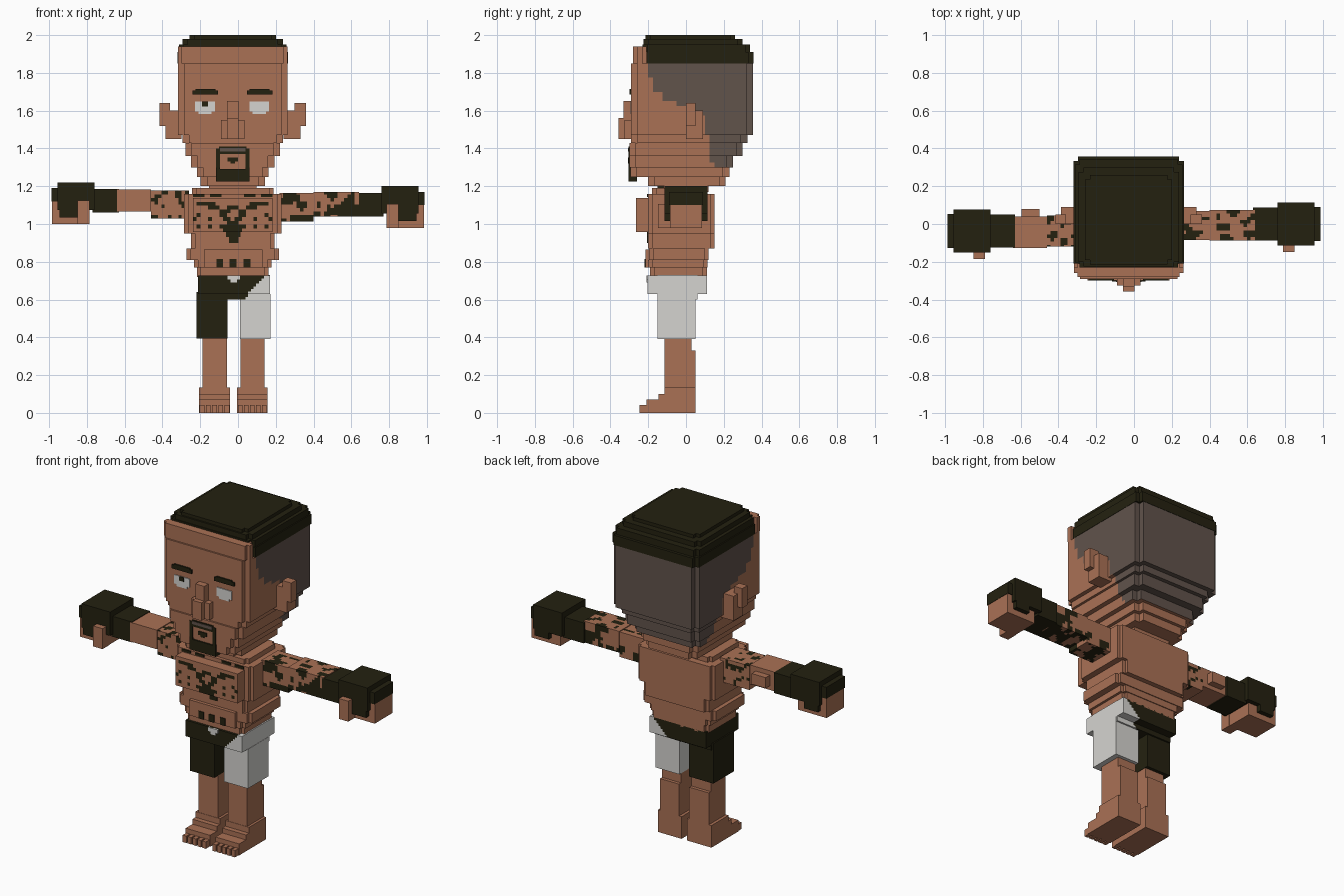
import bpy, bmesh
from mathutils import Vector, noise


def material(name, rgb):
    m = bpy.data.materials.new(name)
    lin = [(c / 255 / 12.92 if c < 11 else ((c / 255 + 0.055) / 1.055) ** 2.4) for c in rgb]
    m.diffuse_color = (*lin, 1)
    return m


SKIN, DARK, FADE, WHITE = range(4)
MATS = [material("skin", (170, 113, 85)), material("black_brown", (36, 33, 16)),
        material("shaved_hair", (97, 83, 75)), material("white", (213, 212, 208))]
CX = -0.028  # centre line of the figure


def part(name, boxes, colour, step=None, axes=(), rule=None):
    """Boxes (x0, x1, y0, y1, z0, z1) as one object; cells are cut and painted by a rule."""
    bm = bmesh.new()
    for x0, x1, y0, y1, z0, z1 in boxes:
        for v in bmesh.ops.create_cube(bm, size=1)["verts"]:
            v.co = Vector((x1 if v.co.x > 0 else x0, y1 if v.co.y > 0 else y0, z1 if v.co.z > 0 else z0))
    for a in axes:
        lo = min(v.co[a] for v in bm.verts)
        hi = max(v.co[a] for v in bm.verts)
        n = Vector([float(i == a) for i in range(3)])
        for k in range(1, int((hi - lo) / step + 0.99)):
            bmesh.ops.bisect_plane(bm, geom=bm.verts[:] + bm.edges[:] + bm.faces[:],
                                   plane_co=n * (lo + k * step), plane_no=n)
    bm.normal_update()
    for f in bm.faces:
        f.material_index = rule(f.calc_center_median(), f.normal) if rule else colour
    me = bpy.data.meshes.new(name)
    bm.to_mesh(me)
    bm.free()
    for m in MATS:
        me.materials.append(m)
    ob = bpy.data.objects.new(name, me)
    bpy.context.collection.objects.link(ob)
    return ob


def layers(rows, inset=0.0):
    """Stack of slabs (z0, z1, half width, y0, y1), with notched upright corners if inset."""
    out = []
    for z0, z1, h, y0, y1 in rows:
        if inset:
            out.append((CX - h, CX + h, y0 + inset, y1 - inset, z0, z1))
            h -= inset
        out.append((CX - h, CX + h, y0, y1, z0, z1))
    return out


# Head with the shaved area behind a ragged hairline
HAIRLINE = [(1.32, 0.15), (1.48, 0.13), (1.58, 0.11), (1.62, 0.02), (1.66, -0.05),
            (1.71, -0.13), (1.78, -0.165), (1.86, -0.2)]


def head_rule(c, n):
    if c.z < 1.31 or c.z > 1.86:
        return SKIN
    limit = next((y for z, y in HAIRLINE if c.z <= z), -0.2)
    return FADE if c.y > limit else SKIN


part("head", layers([(1.20, 1.25, 0.17, -0.20, 0.21), (1.25, 1.30, 0.19, -0.295, 0.23),
                     (1.30, 1.36, 0.22, -0.30, 0.25), (1.36, 1.43, 0.25, -0.30, 0.30),
                     (1.43, 1.47, 0.265, -0.29, 0.325), (1.47, 1.85, 0.29, -0.29, 0.355)], 0.033),
     SKIN, 0.025, (1, 2), head_rule)
part("forehead", layers([(1.85, 1.94, 0.29, -0.28, -0.21)], 0.02), SKIN)
part("hair", layers([(1.85, 1.91, 0.292, -0.235, 0.357), (1.91, 1.95, 0.285, -0.23, 0.34),
                     (1.95, 1.98, 0.265, -0.225, 0.30), (1.98, 2.0, 0.23, -0.215, 0.26)], 0.025), DARK)
part("ears", [(-0.415, -0.36, 0.0, 0.05, 1.52, 1.64), (-0.385, -0.30, 0.0, 0.09, 1.45, 1.60),
              (0.30, 0.36, 0.0, 0.05, 1.52, 1.64), (0.24, 0.33, 0.0, 0.09, 1.45, 1.60)], SKIN)
part("nose", [(-0.058, 0.002, -0.33, -0.28, 1.54, 1.65), (-0.09, 0.034, -0.325, -0.28, 1.45, 1.55),
              (-0.058, 0.002, -0.358, -0.28, 1.45, 1.56)], SKIN)
# Face details
FY = -0.29
for side, x in (("left", -0.175), ("right", 0.112)):
    part(side + "_brow", [(x - 0.065, x + 0.07, FY - 0.009, FY, 1.685, 1.708),
                          (x - 0.05, x + 0.055, FY - 0.009, FY, 1.70, 1.715)], DARK)
    part(side + "_eye", [(x - 0.052, x + 0.052, FY - 0.005, FY, 1.595, 1.648),
                         (x - 0.035, x + 0.035, FY - 0.005, FY, 1.582, 1.60)], WHITE)
part("pupil", [(-0.19, -0.16, FY - 0.008, FY, 1.622, 1.648)], DARK)
part("goatee", [(-0.117, 0.062, -0.304, -0.26, 1.225, 1.29), (-0.117, -0.095, -0.304, -0.26, 1.29, 1.40),
                (0.04, 0.062, -0.304, -0.26, 1.29, 1.40), (-0.10, 0.045, -0.304, -0.26, 1.37, 1.41)], DARK)
part("moustache_shade", [(-0.095, 0.04, -0.307, -0.30, 1.385, 1.403)], FADE)
part("mouth", [(-0.055, 0.0, -0.306, -0.30, 1.33, 1.352), (-0.04, -0.015, -0.306, -0.30, 1.32, 1.335)], DARK)
part("neck", [(CX - 0.125, CX + 0.125, -0.12, 0.12, 1.17, 1.22)], SKIN)

# Torso in stepped slabs
part("torso", layers([(0.72, 0.77, 0.19, -0.19, 0.11), (0.77, 0.81, 0.205, -0.20, 0.115),
                      (0.81, 0.87, 0.245, -0.195, 0.12), (0.87, 0.95, 0.22, -0.20, 0.15),
                      (0.95, 1.16, 0.258, -0.20, 0.15), (1.16, 1.19, 0.215, -0.18, 0.11)], 0.02), SKIN)
part("belly", [(-0.18, 0.13, -0.215, -0.15, 0.77, 0.865)], SKIN)
part("belly_marks", [(x, x + 0.036, -0.219, -0.214, 0.77, 0.815) for x in (-0.115, -0.045, 0.03)], DARK)

# Chest with a mirrored tattoo, each row running outward from the centre line
TATTOO = ["...........", ".....#####.", "##..###....", ".###.......", "..##.....#.",
          ".##...#...#", "##.........", "####..#..#.", "###........"]


def chest_rule(c, n):
    if n.y > -0.5:
        return SKIN
    col = min(10, int(abs(c.x - CX) / 0.0195))
    row = max(0, min(8, int((1.135 - c.z) / 0.02)))
    return DARK if TATTOO[row][col] == "#" else SKIN


part("chest", [(CX - 0.2105, CX + 0.2105, -0.264, -0.18, 0.957, 1.137)], SKIN, 0.02, (0, 2), chest_rule)
part("chest_stem", [(CX - 0.035, CX + 0.04, -0.206, -0.20, 0.93, 0.957),
                    (CX - 0.02, CX + 0.03, -0.206, -0.20, 0.90, 0.93)], DARK)
part("collar_marks", [(CX + s - 0.03, CX + s + 0.03, -0.206, -0.20, 1.143, 1.158)
                      for s in (-0.18, -0.09, 0.09, 0.18)], DARK)


# Arms, tattooed in ragged patches
def left_rule(c, n):
    spots = noise.noise(Vector((c.x, c.y, c.z)) * 24) > 0.2
    return DARK if c.x > -0.46 and spots else SKIN


def right_rule(c, n):
    limit = 0.12 if c.x < 0.48 else (0.02 if c.z > 1.1 else -0.25)
    return DARK if noise.noise(Vector((c.x, c.y, c.z)) * 21) > limit else SKIN


part("left_arm", [(-0.46, -0.26, -0.12, 0.045, 1.03, 1.177), (-0.64, -0.46, -0.128, 0.04, 1.065, 1.182)],
     SKIN, 0.018, (0, 1, 2), left_rule)
part("left_elbow", [(-0.595, -0.50, 0.03, 0.08, 1.09, 1.155)], SKIN)
part("right_arm", [(0.22, 0.40, -0.085, 0.07, 1.012, 1.165), (0.40, 0.64, -0.088, 0.075, 1.04, 1.17)],
     SKIN, 0.018, (0, 1, 2), right_rule)

# Gloved hands with bare fingertips and thumbs
for side, s, yc, dz in (("left", -1, -0.037, 0.0), ("right", 1, 0.0, -0.02)):
    def hand(x0, x1, y0, y1, z0, z1):
        a, b = sorted((s * x0, s * x1))
        return (a, b, yc + y0, yc + y1, z0 + dz, z1 + dz)
    part(side + "_cuff", [hand(0.63, 0.77, -0.088, 0.088, 1.06, 1.185)], DARK)
    part(side + "_glove", [hand(0.76, 0.955, -0.113, 0.113, 1.075, 1.22),
                           hand(0.95, 0.987, -0.09, 0.09, 1.12, 1.19),
                           hand(0.85, 0.945, -0.113, 0.113, 1.035, 1.08)], DARK)
    part(side + "_fingers", [hand(0.79, 0.985, -0.085, 0.085, 1.0, 1.125)], SKIN)
    part(side + "_thumb", [hand(0.787, 0.85, -0.148, -0.08, 1.0, 1.125)], SKIN)

# Two-tone shorts split by a diagonal
part("shorts_hip", [(-0.212, 0.17, -0.15, 0.06, 0.60, 0.73), (-0.212, 0.17, -0.205, 0.11, 0.63, 0.728)],
     DARK, 0.014, (0, 2), lambda c, n: WHITE if c.x > 0.03 + (c.z - 0.6) * 0.85 else DARK)
part("shorts_knot", [(-0.055, 0.01, -0.21, -0.20, 0.705, 0.728), (-0.04, -0.005, -0.21, -0.20, 0.69, 0.705)], WHITE)
part("shorts_left_leg", [(-0.22, -0.055, -0.15, 0.05, 0.395, 0.64)], DARK)
part("shorts_right_leg", [(0.01, 0.172, -0.15, 0.05, 0.39, 0.63)], WHITE)

# Legs and stepped feet with toes
for side, x0, x1 in (("left", -0.207, -0.042), ("right", -0.005, 0.155)):
    part(side + "_leg", [(x0 + 0.018, x1 - 0.015, -0.113, 0.03, 0.32, 0.41),
                         (x0 + 0.018, x1 - 0.015, -0.113, 0.05, 0.12, 0.33)], SKIN)
    part(side + "_foot", [(x0, x1, -0.21, 0.05, 0.0, 0.07), (x0, x1, -0.145, 0.05, 0.07, 0.10),
                          (x0, x1, -0.115, 0.05, 0.10, 0.135)], SKIN)
    w = (x1 - x0) / 5
    part(side + "_toes", [(x0 + i * w + 0.004, x0 + (i + 1) * w - 0.004, -0.245, -0.20, 0.0, 0.042)
                          for i in range(5)], SKIN)
